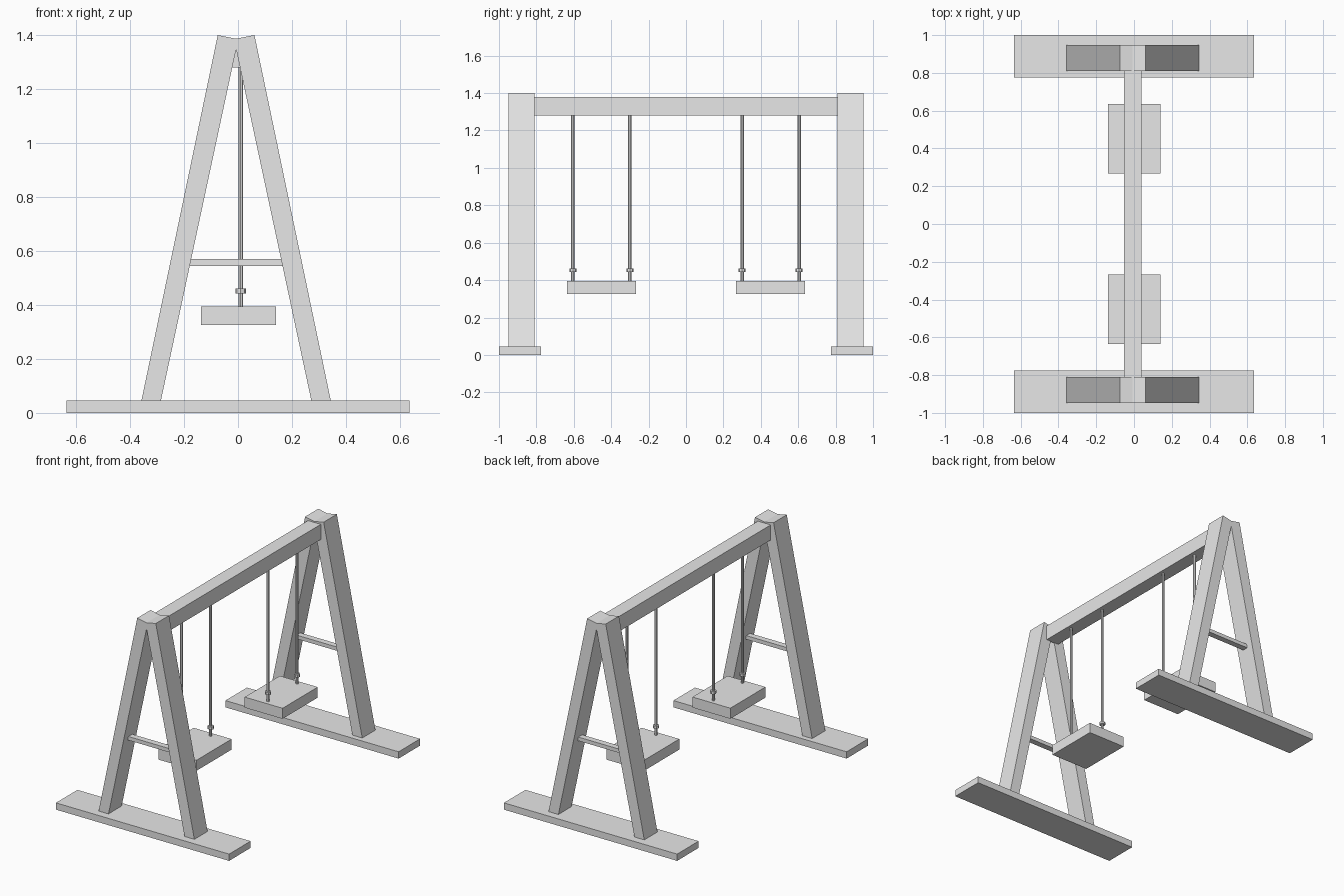
import bpy
import bmesh

old = bpy.data.objects.get("Cube")
if old:
    bpy.data.objects.remove(old, do_unlink=True)

grey = bpy.data.materials.new("plain_grey")
grey.use_nodes = True
grey.diffuse_color = (0.8, 0.8, 0.8, 1)
grey.node_tree.nodes["Principled BSDF"].inputs["Base Color"].default_value = (0.8, 0.8, 0.8, 1)


def finish(name, bm):
    bmesh.ops.recalc_face_normals(bm, faces=bm.faces)
    mesh = bpy.data.meshes.new(name)
    bm.to_mesh(mesh)
    bm.free()
    mesh.materials.append(grey)
    obj = bpy.data.objects.new(name, mesh)
    bpy.context.collection.objects.link(obj)
    return obj


def prism(name, outline, y0, y1):
    """Extrude an (x, z) outline from y0 to y1."""
    bm = bmesh.new()
    face = bm.faces.new([bm.verts.new((x, y0, z)) for x, z in outline])
    new = bmesh.ops.extrude_face_region(bm, geom=[face])["geom"]
    verts = [v for v in new if isinstance(v, bmesh.types.BMVert)]
    bmesh.ops.translate(bm, verts=verts, vec=(0, y1 - y0, 0))
    return finish(name, bm)


def box(name, x0, x1, y0, y1, z0, z1):
    return prism(name, [(x0, z0), (x1, z0), (x1, z1), (x0, z1)], y0, y1)


def rod(name, x, y, z0, z1, radius, sides=8):
    bm = bmesh.new()
    bmesh.ops.create_cone(bm, cap_ends=True, segments=sides, radius1=radius,
                          radius2=radius, depth=z1 - z0)
    bmesh.ops.translate(bm, verts=bm.verts, vec=(x, y, (z0 + z1) / 2))
    return finish(name, bm)


# Top beam, slightly off centre like the leg peak
MID = -0.007
box("top_beam", MID - 0.047, MID + 0.047, -0.815, 0.815, 1.28, 1.38)

# Leg outline measured outward from the peak line
leg = [(0.352, 0.04), (0.28, 0.04), (-0.008, 1.385), (0.068, 1.4)]

for end, s in (("front", -1), ("back", 1)):
    # Foot board, A-frame legs and cross rung
    y0, y1 = sorted((s * 0.775, s * 1.0))
    box(end + "_foot_board", -0.635, 0.635, y0, y1, 0, 0.045)
    y0, y1 = sorted((s * 0.81, s * 0.948))
    for side, d in (("left", 1), ("right", -1)):
        prism(f"{end}_{side}_leg", [(MID + d * x, z) for x, z in leg], y0, y1)
    box(end + "_rung", -0.195, 0.185, s * 0.88 - 0.02, s * 0.88 + 0.02, 0.545, 0.57)

    # Swing seat with two hanging ropes and their collars
    y0, y1 = sorted((s * 0.267, s * 0.635))
    box(end + "_seat", -0.138, 0.14, y0, y1, 0.325, 0.395)
    for place, y in (("inner", 0.3), ("outer", 0.605)):
        rod(f"{end}_{place}_rope", 0.01, s * y, 0.39, 1.29, 0.009)
        rod(f"{end}_{place}_collar", 0.01, s * y, 0.443, 0.461, 0.019)
